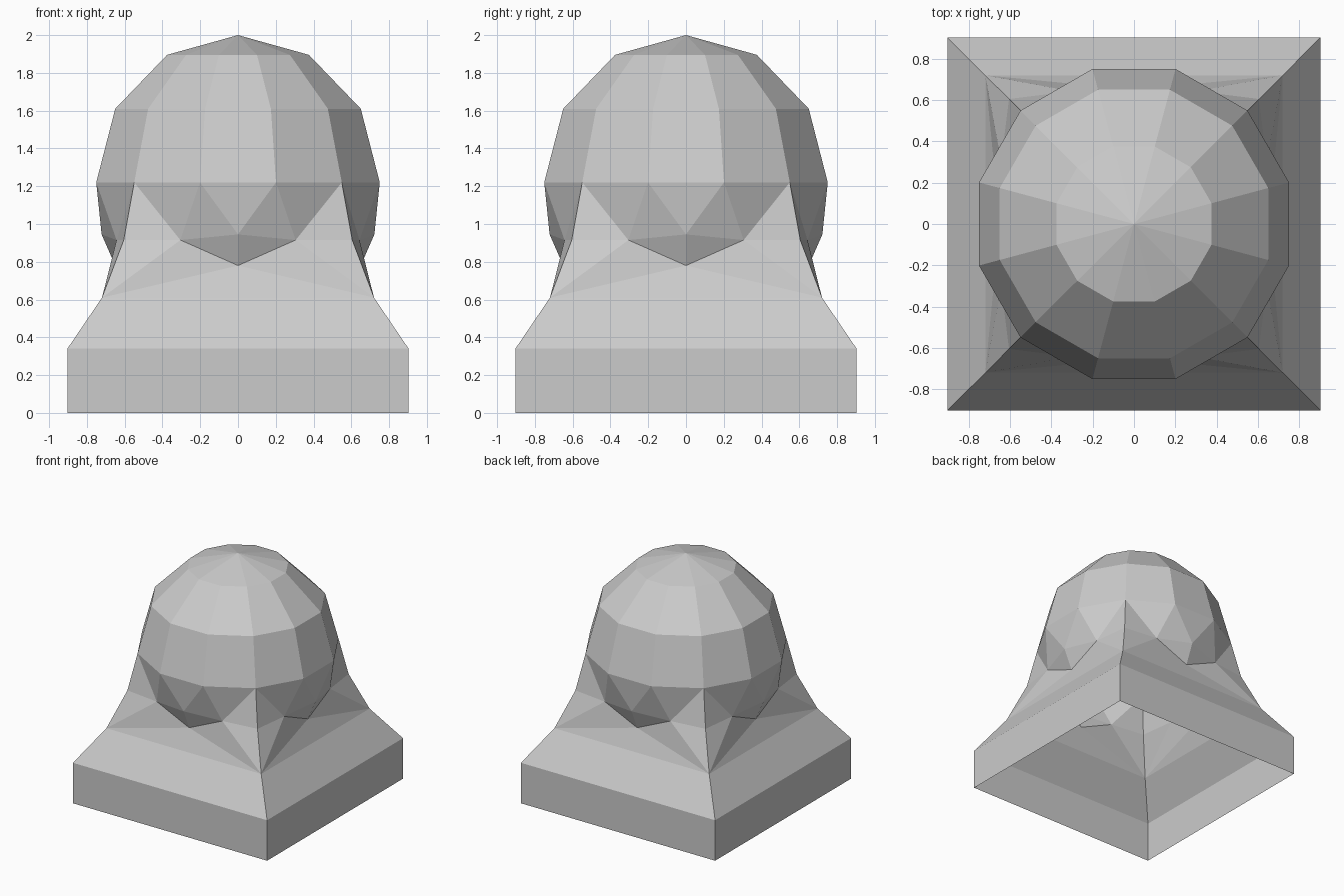
import bpy
import bmesh
import math
from mathutils import Matrix, Vector

cube = bpy.data.objects.get("Cube")
if cube:
    bpy.data.objects.remove(cube, do_unlink=True)

GREY = (0.6, 0.6, 0.6, 1.0)
stone = bpy.data.materials.new("light grey")
stone.use_nodes = True
stone.diffuse_color = GREY
stone.node_tree.nodes["Principled BSDF"].inputs["Base Color"].default_value = GREY

RADIUS, SPRING = 0.777, 1.22        # dome radius and height of its equator


def finish(bm, name):
    bmesh.ops.remove_doubles(bm, verts=bm.verts, dist=0.0005)
    me = bpy.data.meshes.new(name)
    bm.to_mesh(me)
    bm.free()
    me.materials.append(stone)
    ob = bpy.data.objects.new(name, me)
    bpy.context.collection.objects.link(ob)
    return ob


def lathe(name, profile, sides, phase):
    """Turn (radius, z) points, listed bottom to top, into an open shell."""
    bm = bmesh.new()

    def point(r, z, i):
        a = phase + math.tau * i / sides
        return Vector((r * math.cos(a), r * math.sin(a), z))

    for (r0, z0), (r1, z1) in zip(profile, profile[1:]):
        for i in range(sides):
            quad = [point(r0, z0, i), point(r0, z0, i + 1), point(r1, z1, i + 1)]
            if r1 > 0:
                quad.append(point(r1, z1, i))
            bm.faces.new([bm.verts.new(p) for p in quad])
    return finish(bm, name)


# Faceted upper dome: four rings, 30 degrees of latitude apart
dome_profile = [(RADIUS * math.cos(math.radians(a)),
                 SPRING + 0.78 * math.sin(math.radians(a))) for a in (0, 30, 60)]
lathe("dome", dome_profile + [(0, 2.0)], 12, math.radians(15))

# Square base with sloping shoulder, open underneath
R2 = math.sqrt(2)
lathe("square_base", [(0.903 * R2, 0), (0.903 * R2, 0.34), (0.72 * R2, 0.61)],
      4, math.radians(45))

# Front half-side points of the transition between square and dome
rx = RADIUS * math.cos(math.radians(45))
P = {
    "rim": (0.201, -0.7505, SPRING),    # equator vertex beside the middle
    "spring": (rx, -rx, SPRING),        # equator vertex on the corner ridge
    "ridge": (0.605, -0.605, 0.915),    # middle of the corner ridge
    "foot": (0.72, -0.72, 0.61),        # bottom of the corner ridge
    "lobe_mid": (0, -0.722, 0.945),
    "lobe_tip": (0, -0.65, 0.78),
    "lobe_side": (0.305, -0.643, 0.915),
}
LOBE = [("lobe_mid", "lobe_side", "rim"), ("lobe_side", "spring", "rim"),
        ("lobe_tip", "lobe_side", "lobe_mid")]
WALL = [("foot", "lobe_side", "lobe_tip"), ("foot", "ridge", "lobe_side"),
        ("ridge", "spring", "lobe_side")]


def four_sides(name, faces, centre):
    """Mirror the half side, add the centre triangle, repeat on four sides."""
    bm = bmesh.new()
    for k in range(4):
        turn = Matrix.Rotation(k * math.pi / 2, 3, 'Z')
        for s in (1, -1):
            for f in faces:
                pts = [turn @ Vector((s * P[n][0], P[n][1], P[n][2])) for n in f]
                bm.faces.new([bm.verts.new(p) for p in pts[::s]])
        low, high = centre
        pts = [(-P[low][0], *P[low][1:]), P[low], P[high]]
        if P[low][2] > P[high][2]:
            pts.reverse()
        bm.faces.new([bm.verts.new(turn @ Vector(p)) for p in pts])
    return finish(bm, name)


# Lower dome lobes, and the walls that rise to points at the corners
four_sides("dome_lobes", LOBE, ("rim", "lobe_mid"))
four_sides("corner_walls", WALL, ("foot", "lobe_tip"))
